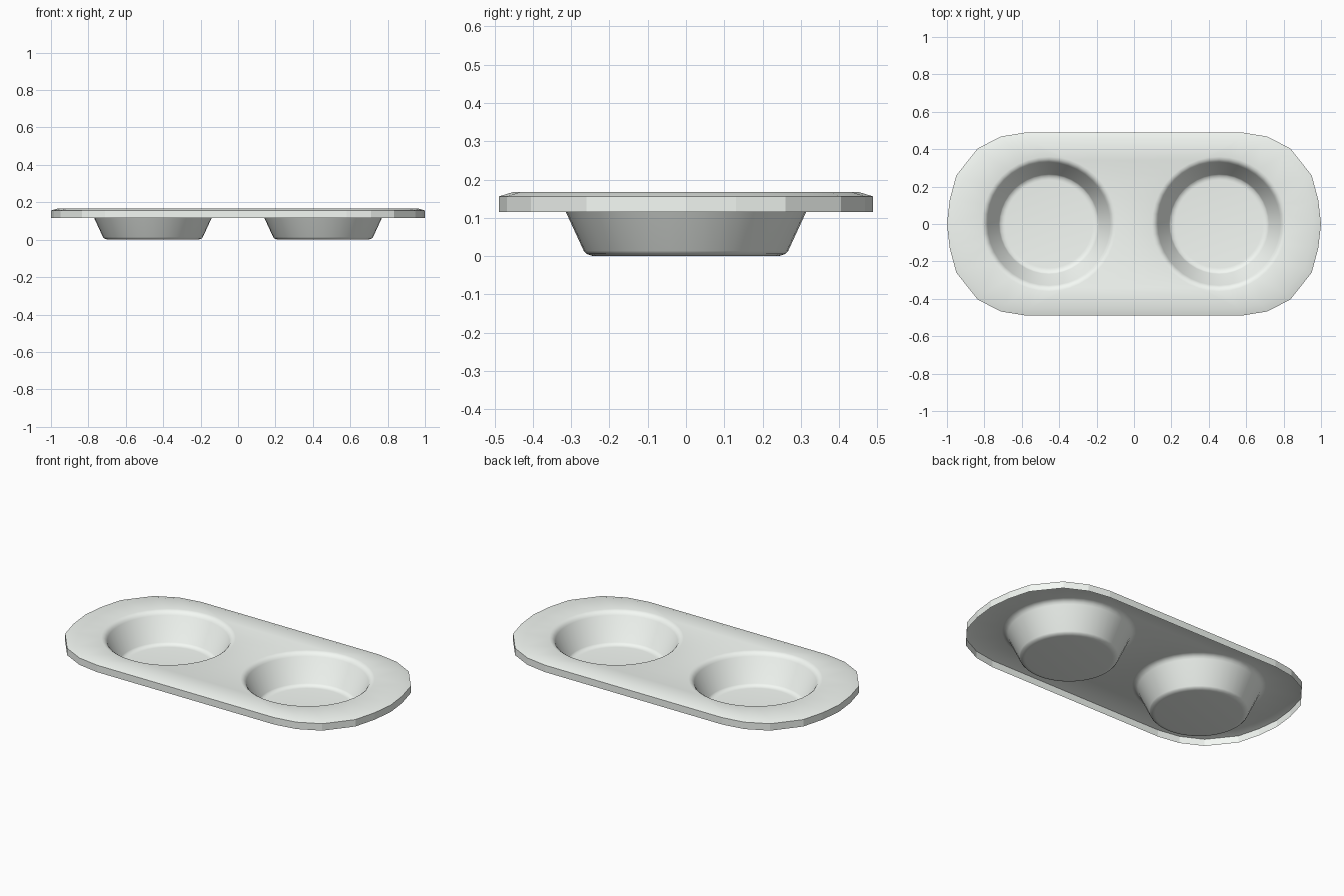
import bpy, bmesh, math

if "Cube" in bpy.data.objects:
    bpy.data.objects.remove(bpy.data.objects["Cube"])

# Right-hand half of the tray outline, front to back
quarter = [(0.58, 0.489), (0.71, 0.468), (0.835, 0.405), (0.95, 0.26), (0.985, 0.13)]
right = [(x, -y) for x, y in quarter] + [(1.0, 0.0)] + quarter[::-1]
outline = right + [(-x, -y) for x, y in right]

# Cup profile: radius, height (rounded lip, sloped wall, rounded foot)
CUP = [(0.36, 0.168), (0.347, 0.165), (0.336, 0.157), (0.328, 0.146),
       (0.267, 0.014), (0.26, 0.006), (0.245, 0.001), (0.235, 0.0)]
CUP_X, SEGMENTS = 0.455, 40

bm = bmesh.new()


def ring(points, z):
    return [bm.verts.new((x, y, z)) for x, y in points]


def bridge(a, b, smooth=True):
    for i in range(len(a)):
        j = (i + 1) % len(a)
        bm.faces.new((a[i], a[j], b[j], b[i])).smooth = smooth


def loop_edges(r):
    result = []
    for i in range(len(r)):
        pair = (r[i], r[(i + 1) % len(r)])
        result.append(bm.edges.get(pair) or bm.edges.new(pair))
    return result


# Faceted skirt and gently sloped margin
hem = ring(outline, 0.115)
edge = ring(outline, 0.156)
margin = ring([(x * 0.96, y * 0.92) for x, y in outline], 0.168)
bridge(hem, edge, smooth=False)
bridge(edge, margin)
deck_edges = loop_edges(margin)

# Two cups
for cx in (-CUP_X, CUP_X):
    rings = []
    for r, z in CUP:
        pts = [(cx + r * math.cos(math.tau * i / SEGMENTS),
                r * math.sin(math.tau * i / SEGMENTS)) for i in range(SEGMENTS)]
        rings.append(ring(pts, z))
    for a, b in zip(rings, rings[1:]):
        bridge(a, b)
    bm.faces.new(rings[-1]).smooth = True
    deck_edges += loop_edges(rings[0])

# Flat deck around the cups
deck = bmesh.ops.triangle_fill(bm, edges=deck_edges, use_beauty=True, normal=(0, 0, 1))
deck_faces = [g for g in deck["geom"] if isinstance(g, bmesh.types.BMFace)]
for f in deck_faces:
    f.smooth = True
bmesh.ops.recalc_face_normals(bm, faces=bm.faces)
bm.normal_update()
if deck_faces[0].normal.z < 0:
    bmesh.ops.reverse_faces(bm, faces=bm.faces[:])

mesh = bpy.data.meshes.new("two_cup_tray")
bm.to_mesh(mesh)
bm.free()
tray = bpy.data.objects.new("two_cup_tray", mesh)
bpy.context.collection.objects.link(tray)

# Pale off-white finish
finish = bpy.data.materials.new("pale_finish")
finish.diffuse_color = (0.91, 0.95, 0.91, 1.0)
finish.use_nodes = True
finish.node_tree.nodes["Principled BSDF"].inputs["Base Color"].default_value = finish.diffuse_color
mesh.materials.append(finish)
